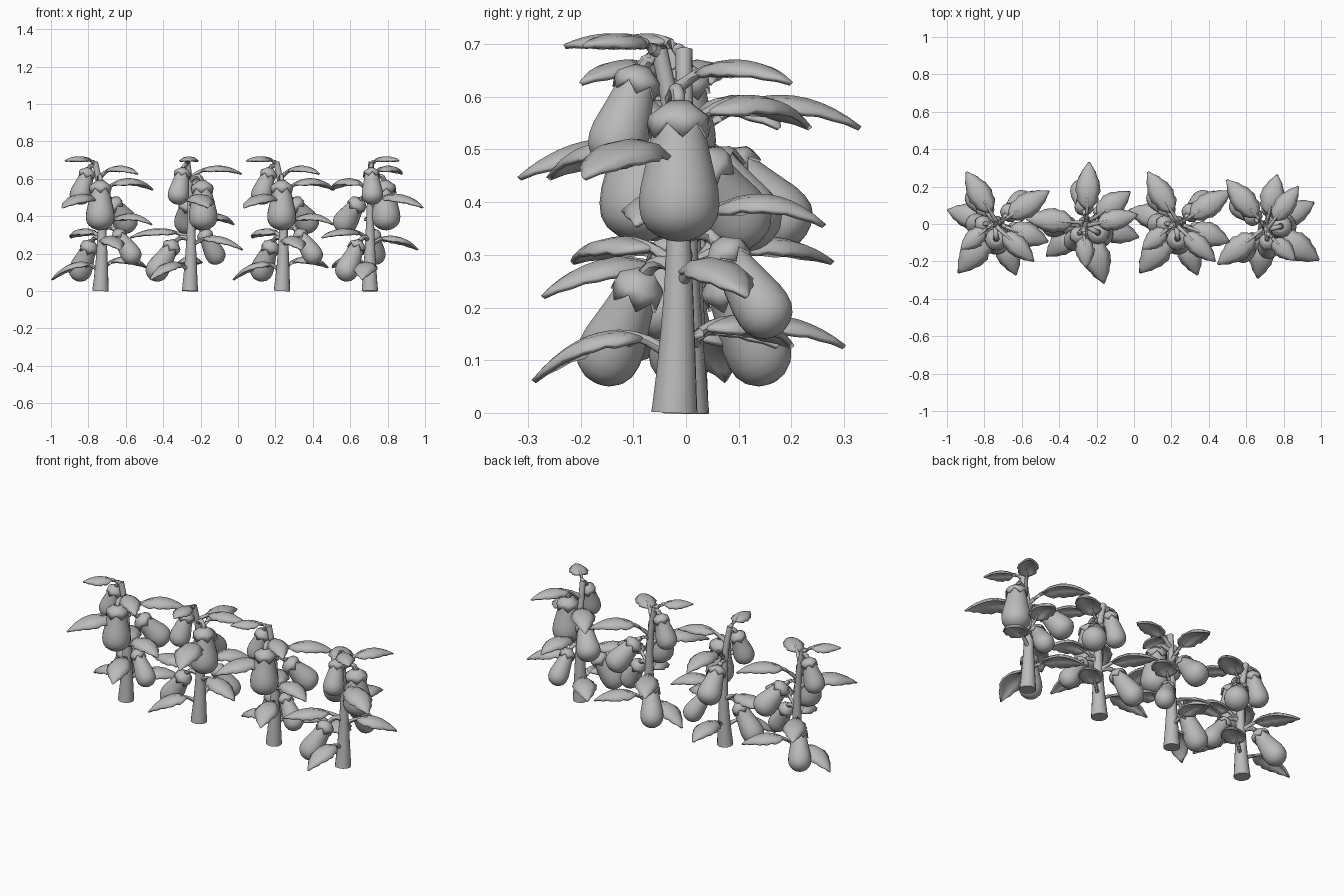
import bpy, bmesh, math
from mathutils import Vector

cube = bpy.data.objects.get("Cube")
if cube:
    bpy.data.objects.remove(cube, do_unlink=True)

grey = bpy.data.materials.new("plain_grey")
GREY = (0.5, 0.5, 0.5, 1)
grey.diffuse_color = GREY
grey.use_nodes = True
grey.node_tree.nodes["Principled BSDF"].inputs["Base Color"].default_value = GREY

# One plant is modelled once; four turned copies stand in a row: x, y, turn
PLANTS = [(-0.735, 0, 0), (-0.257, 0, 55), (0.235, 0, 0), (0.705, -0.022, 97)]


def polar(azimuth, r, z):
    a = math.radians(azimuth)
    return Vector((r * math.cos(a), r * math.sin(a), z))


def bezier(a, b, c, t):
    return a * (1 - t) ** 2 + b * 2 * t * (1 - t) + c * t * t


def loft(bm, path, radii, sides=16, zigzag=0.0, caps=True):
    """Skin circles along a path; zigzag pushes every other end point along it."""
    rings = []
    for i, p in enumerate(path):
        d = (path[min(i + 1, len(path) - 1)] - path[max(i - 1, 0)]).normalized()
        ref = Vector((1, 0, 0)) if abs(d.x) < 0.7 else Vector((0, 1, 0))
        u = d.cross(ref).normalized()
        v = d.cross(u)
        ring = []
        for k in range(sides):
            a = math.tau * k / sides
            shift = zigzag * (-1) ** k if i == len(path) - 1 else 0
            ring.append(bm.verts.new(p + d * shift + (u * math.cos(a) + v * math.sin(a)) * radii[i]))
        rings.append(ring)
    for r, s in zip(rings, rings[1:]):
        for k in range(sides):
            j = (k + 1) % sides
            bm.faces.new((r[k], r[j], s[j], s[k]))
    if caps:
        bm.faces.new(rings[0])
        bm.faces.new(rings[-1])


def place(name, bm, thickness=0, sharp=45):
    """Make the mesh and put a copy of it on every plant."""
    bmesh.ops.recalc_face_normals(bm, faces=bm.faces)
    mesh = bpy.data.meshes.new(name)
    bm.to_mesh(mesh)
    bm.free()
    mesh.materials.append(grey)
    mesh.shade_smooth()
    mesh.set_sharp_from_angle(angle=math.radians(sharp))
    for n, (x, y, turn) in enumerate(PLANTS, 1):
        ob = bpy.data.objects.new(f"{name}_plant_{n}", mesh)
        bpy.context.collection.objects.link(ob)
        ob.location = (x, y, 0)
        ob.rotation_euler.z = math.radians(turn)
        if thickness:
            mod = ob.modifiers.new("thickness", "SOLIDIFY")
            mod.thickness = thickness
            mod.offset = 0


# Stem: tapered, bowed a little and bent over near the top
HEIGHT = 0.69
def stem_at(z):
    t = z / HEIGHT
    return Vector((0.035 * t * (1 - t) - 0.03 * t ** 5, -0.004 * t, z))

bm = bmesh.new()
heights = [HEIGHT * i / 10 for i in range(11)]
loft(bm, [stem_at(z) for z in heights], [0.016 + 0.028 * (1 - z / HEIGHT) ** 2.1 for z in heights])
place("stem", bm)

# Leaves: azimuth, reach, height at stem, highest point, tip height, width
LEAVES = [
    (215, 0.23, 0.68, 0.715, 0.695, 0.10),
    (-45, 0.28, 0.60, 0.665, 0.625, 0.11),
    (32, 0.33, 0.51, 0.598, 0.54, 0.13),
    (232, 0.33, 0.45, 0.515, 0.445, 0.15),
    (-19, 0.29, 0.32, 0.41, 0.355, 0.13),
    (120, 0.32, 0.27, 0.33, 0.285, 0.13),
    (291, 0.29, 0.24, 0.29, 0.22, 0.13),
    (35, 0.30, 0.11, 0.18, 0.125, 0.13),
    (164, 0.27, 0.10, 0.15, 0.06, 0.13),
]
# Half widths from the leaf base to the tip, with gently notched edges
OUTLINE = [0.1, 0.55, 0.85, 0.82, 1.0, 0.92, 0.88, 0.66, 0.54, 0.26, 0.03]
for n, (az, reach, z0, peak, z1, width) in enumerate(LEAVES, 1):
    a, c = stem_at(z0), polar(az, reach, z1)
    b = (a + c) / 2
    b.z = 2 * peak - (z0 + z1) / 2
    side = polar(az + 90, 1, 0)
    bm = bmesh.new()
    rows = []
    for i, w in enumerate(OUTLINE):
        p = bezier(a, b, c, 0.24 + 0.76 * i / (len(OUTLINE) - 1))
        half = w * width / 2
        row = []
        for s in (-1, -0.55, 0, 0.55, 1):
            drop = half * (0.6 * s * s - 0.15 * abs(s))
            row.append(bm.verts.new(p + side * half * s - Vector((0, 0, drop))))
        rows.append(row)
    for r, s in zip(rows, rows[1:]):
        for k in range(4):
            bm.faces.new((r[k], r[k + 1], s[k + 1], s[k]))
    place(f"leaf_{n}", bm, thickness=0.01)
    bm = bmesh.new()
    loft(bm, [bezier(a, b, c, 0.6 * i / 6) for i in range(7)],
         [0.013 - 0.0015 * i for i in range(7)], sides=8)
    place(f"leaf_stalk_{n}", bm)

# Fruits: azimuth, top reach and height, bottom reach and height, radius
FRUITS = [
    (180, 0.065, 0.645, 0.125, 0.465, 0.057),
    (-91, 0.080, 0.575, 0.090, 0.325, 0.077),
    (41, 0.075, 0.480, 0.218, 0.325, 0.066),
    (-17, 0.090, 0.315, 0.203, 0.150, 0.054),
    (128, 0.085, 0.255, 0.208, 0.060, 0.062),
]
PROFILE = [(0, 0.35), (0.05, 0.6), (0.18, 0.67), (0.33, 0.77), (0.48, 0.88), (0.6, 0.97), (0.72, 1),
           (0.82, 0.95), (0.9, 0.79), (0.96, 0.53), (0.99, 0.27), (1, 0.04)]
CALYX = [(-0.06, 0.22), (-0.01, 0.42), (0.05, 0.7), (0.16, 0.75)]
for n, (az, r0, z0, r1, z1, radius) in enumerate(FRUITS, 1):
    top, bottom = polar(az, r0, z0), polar(az, r1, z1)
    axis = bottom - top
    bm = bmesh.new()
    loft(bm, [top + axis * t for t, _ in PROFILE], [radius * r for _, r in PROFILE], sides=24)
    place(f"fruit_{n}", bm, sharp=60)
    bm = bmesh.new()
    loft(bm, [top + axis * t for t, _ in CALYX], [radius * r for _, r in CALYX],
         sides=12, zigzag=axis.length * 0.055, caps=False)
    place(f"calyx_{n}", bm, thickness=0.007, sharp=60)
    # Short arched stalk back to the stem
    bm = bmesh.new()
    start, end = stem_at(z0 + 0.01), top + axis * 0.02
    bend = top - axis * 0.3
    loft(bm, [bezier(start, bend, end, i / 6) for i in range(7)], [0.013] * 7, sides=8)
    place(f"fruit_stalk_{n}", bm)
